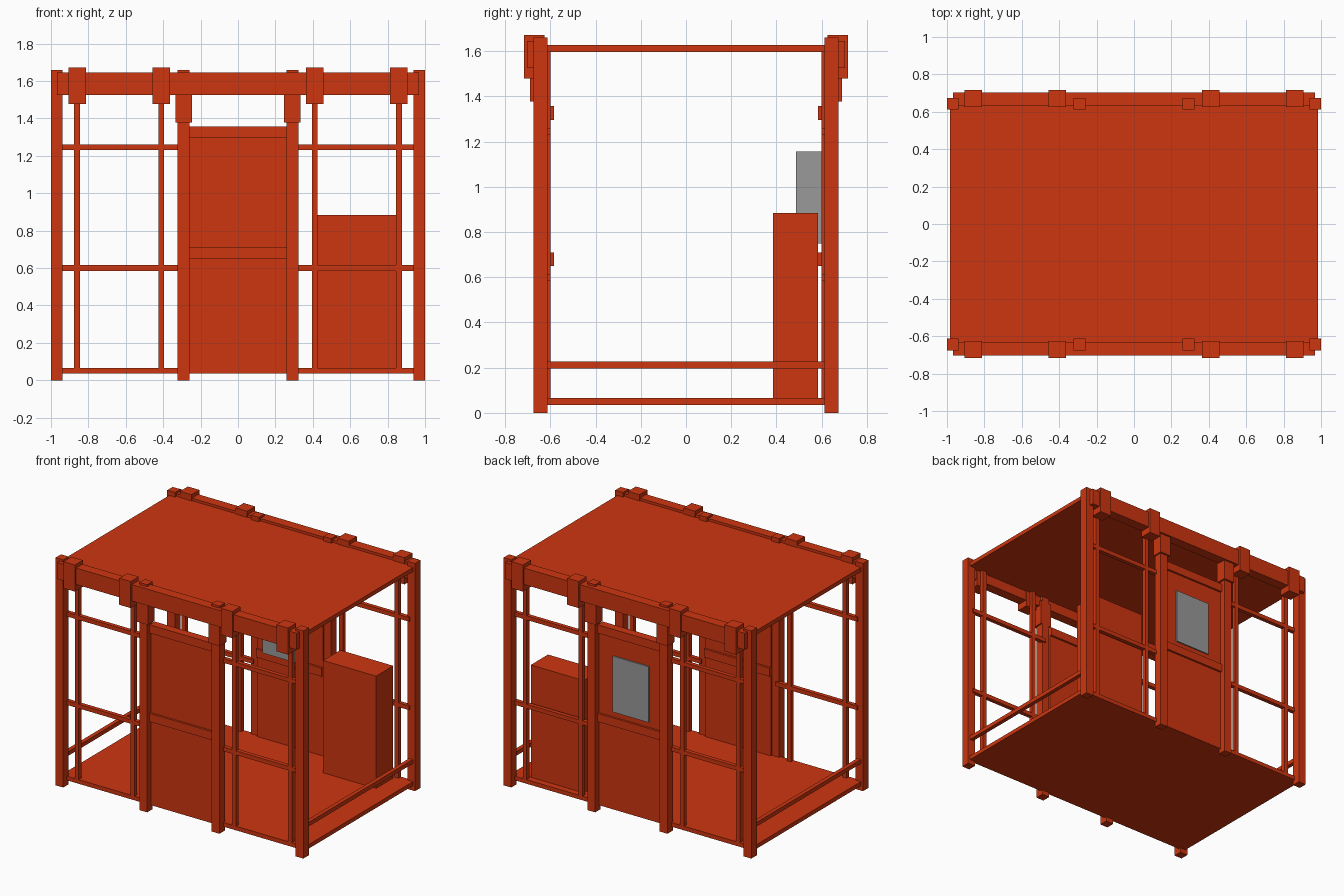
import bpy

if "Cube" in bpy.data.objects:
    bpy.data.objects.remove(bpy.data.objects["Cube"])


def material(name, rgb):
    m = bpy.data.materials.new(name)
    m.diffuse_color = (*rgb, 1)
    m.use_nodes = True
    m.node_tree.nodes["Principled BSDF"].inputs["Base Color"].default_value = m.diffuse_color
    return m


ORANGE = material("orange_red", (0.61, 0.036, 0.005))
GREY = material("mid_grey", (0.32, 0.32, 0.32))


def box(name, x, y, z, mat=ORANGE):
    """Box from three (min, max) ranges."""
    x, y, z = sorted(x), sorted(y), sorted(z)
    bpy.ops.mesh.primitive_cube_add(
        size=1, location=[(a + b) / 2 for a, b in (x, y, z)])
    ob = bpy.context.object
    ob.name = name
    ob.scale = [b - a for a, b in (x, y, z)]
    bpy.ops.object.transform_apply(location=False, rotation=False, scale=True)
    ob.data.materials.append(mat)
    return ob


def around(c, w):
    return (c - w / 2, c + w / 2)


# Floor and roof plates
box("floor", (-0.983, 0.983), (-0.63, 0.63), (0.035, 0.065))
box("roof", (-0.983, 0.983), (-0.63, 0.63), (1.597, 1.627))

# Both long walls, mirrored front to back
for s, side in ((-1, "front"), (1, "back")):
    def wall(name, x, y, z, mat=ORANGE):
        return box(f"{side}_{name}", x, (s * y[0], s * y[1]), z, mat)

    # Top beam with clamps
    wall("top_beam", (-0.967, 0.967), (0.63, 0.704), (1.525, 1.645))
    for x in (-0.86, -0.41, 0.41, 0.86):
        wall("beam_clamp", around(x, 0.093), (0.625, 0.717), (1.478, 1.672))
        wall("thin_upright", around(x * 1.0, 0.031) if abs(x) > 0.5
             else around(x, 0.031), (0.6, 0.63), (0.05, 1.61))

    for m in (-1, 1):
        # Corner posts, door posts and their brackets
        wall("corner_post", around(m * 0.969, 0.062), (0.612, 0.675), (0, 1.66))
        wall("door_post", around(m * 0.292, 0.063), (0.612, 0.675), (0, 1.66))
        wall("door_post_bracket", around(m * 0.29, 0.09), (0.612, 0.69), (1.377, 1.56))
        # Horizontal rails
        for z in (0.6, 1.245):
            wall("wall_rail", (m * 0.3, m * 0.96), (0.6, 0.63), around(z, 0.03))

    # Door with two cross bands
    wall("door_panel", (-0.265, 0.265), (0.6, 0.63), (0.036, 1.355))
    for z in (0.68, 1.326):
        wall("door_band", (-0.265, 0.265), (0.584, 0.645), around(z, 0.061))

# Low end rails
for m in (-1, 1):
    box("end_rail", around(m * 0.968, 0.03), (-0.62, 0.62), (0.197, 0.227))

# Grey control box through the back door, and the cabinet
box("control_box", (-0.145, 0.145), (0.487, 0.64), (0.75, 1.157), GREY)
box("cabinet", (0.417, 0.844), (0.385, 0.583), (0.06, 0.884))
